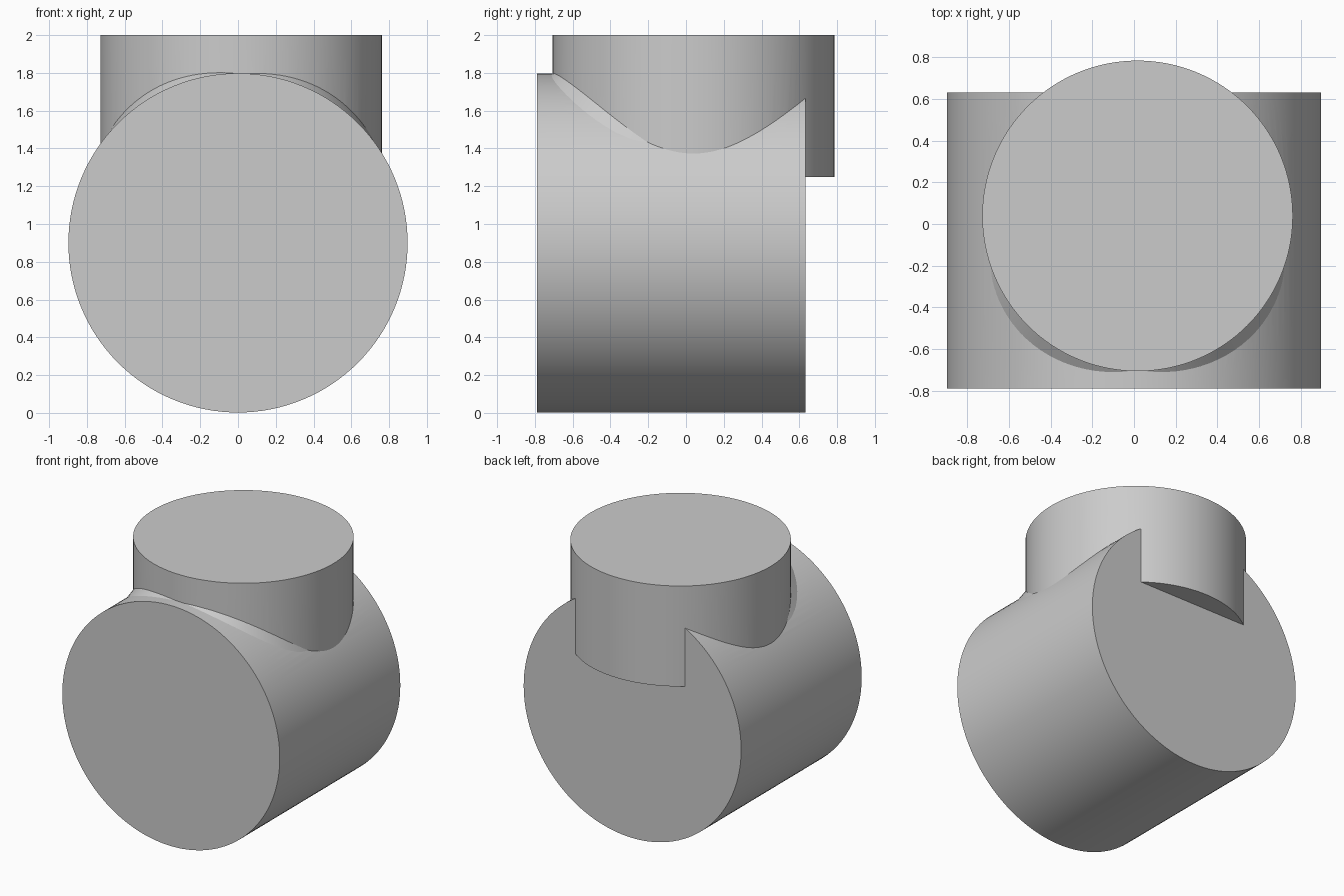
import bpy, bmesh, math
from mathutils import Matrix

cube = bpy.data.objects.get("Cube")
if cube:
    bpy.data.objects.remove(cube, do_unlink=True)

grey = bpy.data.materials.new("light_grey")
grey.use_nodes = True
grey.diffuse_color = (0.6, 0.6, 0.6, 1)
grey.node_tree.nodes["Principled BSDF"].inputs["Base Color"].default_value = (0.6, 0.6, 0.6, 1)

BARREL_R = 0.898
NECK_R = 0.746
NECK_X, NECK_Y = 0.017, 0.039


def finish(name, bm):
    bmesh.ops.recalc_face_normals(bm, faces=bm.faces)
    mesh = bpy.data.meshes.new(name)
    bm.to_mesh(mesh)
    bm.free()
    mesh.materials.append(grey)
    obj = bpy.data.objects.new(name, mesh)
    bpy.context.collection.objects.link(obj)
    return obj


def cylinder(name, radius, depth, matrix):
    bm = bmesh.new()
    bmesh.ops.create_cone(bm, cap_ends=True, segments=128, radius1=radius,
                          radius2=radius, depth=depth, matrix=matrix)
    return finish(name, bm)


def smooth(obj):
    bpy.ops.object.select_all(action="DESELECT")
    obj.select_set(True)
    bpy.context.view_layer.objects.active = obj
    bpy.ops.object.shade_smooth_by_angle(angle=math.radians(30))


def barrel_top(x):
    return BARREL_R + 0.003 + math.sqrt(BARREL_R ** 2 - x * x)


# Lying barrel and the upright neck that overhangs its back
front, back = -0.79, 0.632
body = cylinder("barrel_and_neck", BARREL_R, back - front,
                Matrix.Translation((0, (front + back) / 2, BARREL_R + 0.002))
                @ Matrix.Rotation(math.pi / 2, 4, "X"))
neck = cylinder("neck", NECK_R, 0.75, Matrix.Translation((NECK_X, NECK_Y, 1.625)))

# Join them into one solid
join = body.modifiers.new("join", "BOOLEAN")
join.operation = "UNION"
join.solver = "EXACT"
join.object = neck
bpy.context.view_layer.objects.active = body
bpy.ops.object.modifier_apply(modifier=join.name)
bpy.data.objects.remove(neck, do_unlink=True)
smooth(body)


# Tapered weld strips along the front of the joint
def weld(name, side):
    bm = bmesh.new()
    rings = []
    steps = 32
    for i in range(steps + 1):
        f = i / steps
        a = math.radians(72) * f
        swell = math.sin(math.pi * f ** 1.2) ** 0.8 if 0 < f < 1 else 0

        def point(radius, lift):
            x = NECK_X + side * radius * math.sin(a)
            y = NECK_Y - radius * math.cos(a)
            return bm.verts.new((x, y, barrel_top(x) + lift))

        rings.append([point(NECK_R - 0.003, 0.04 * swell - 0.004),
                      point(NECK_R + 0.055 * swell, -0.004),
                      point(NECK_R - 0.02, -0.04)])
    for p, q in zip(rings, rings[1:]):
        for k in range(3):
            n = (k + 1) % 3
            bm.faces.new((p[k], p[n], q[n], q[k]))
    bm.faces.new(rings[0])
    bm.faces.new(rings[-1])
    smooth(finish(name, bm))


weld("left_weld", 1)
weld("right_weld", -1)
